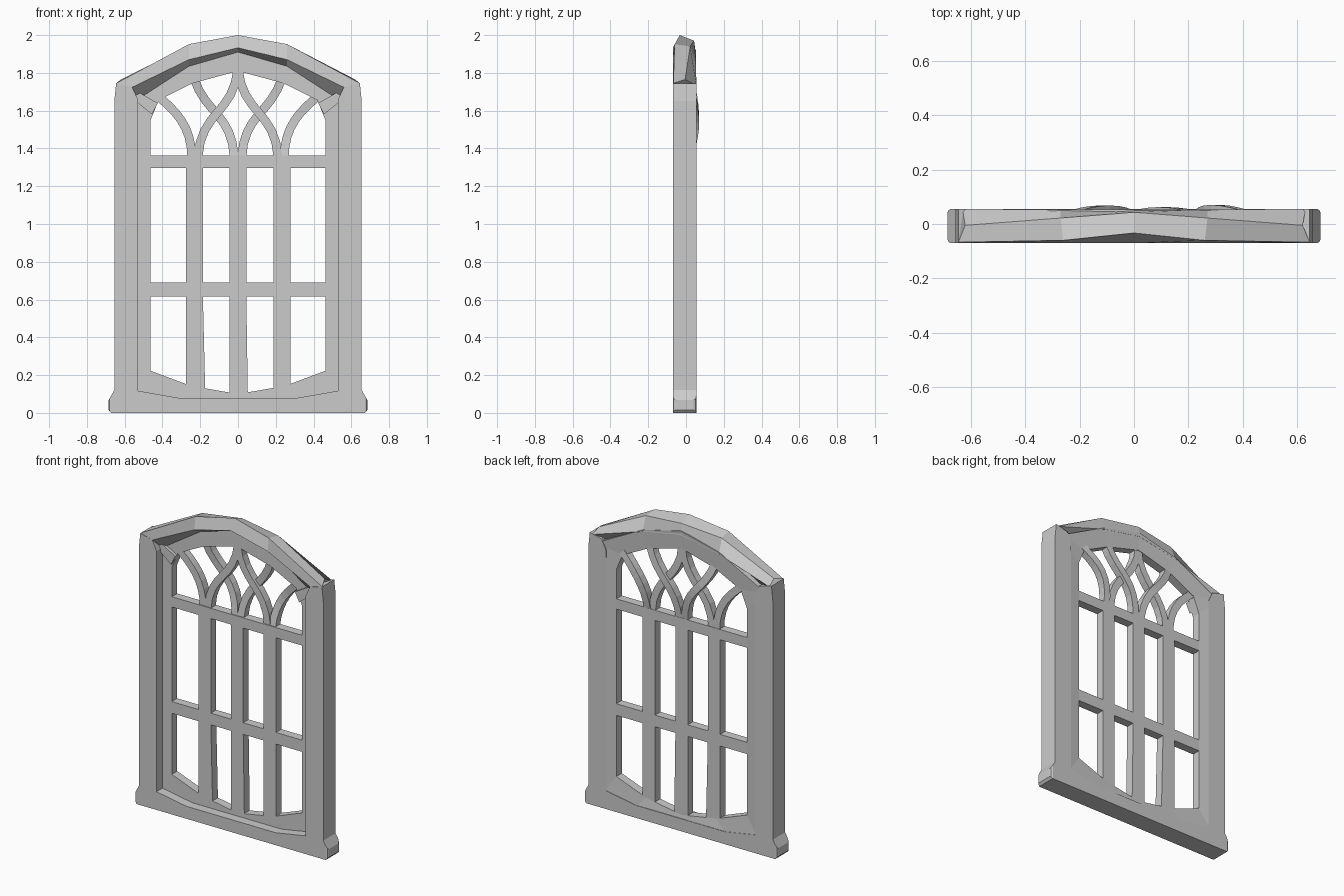
import bpy, bmesh, math
from mathutils import Vector
from mathutils.geometry import interpolate_bezier

if "Cube" in bpy.data.objects:
    bpy.data.objects.remove(bpy.data.objects["Cube"])

FRONT, BACK, RECESS = -0.07, 0.055, -0.01


def finish(name, bm):
    bmesh.ops.remove_doubles(bm, verts=bm.verts, dist=1e-5)
    bmesh.ops.recalc_face_normals(bm, faces=bm.faces)
    me = bpy.data.meshes.new(name)
    bm.to_mesh(me)
    bm.free()
    ob = bpy.data.objects.new(name, me)
    bpy.context.collection.objects.link(ob)
    return ob


def prism(name, pts, y0, y1, round_ends=0):
    """Extrude an x-z outline between two depths."""
    bm = bmesh.new()
    f = [bm.verts.new((x, y0, z)) for x, z in pts]
    b = [bm.verts.new((x, y1, z)) for x, z in pts]
    bm.faces.new(f)
    bm.faces.new(b[::-1])
    for i in range(len(pts)):
        j = (i + 1) % len(pts)
        bm.faces.new((f[i], f[j], b[j], b[i]))
    if round_ends:
        es = [e for e in bm.edges if all(abs(v.co.x) > 0.68 for v in e.verts)
              and abs(e.verts[0].co.y - e.verts[1].co.y) < 1e-4]
        bmesh.ops.bevel(bm, geom=es, offset=round_ends, segments=2,
                        profile=0.5, affect='EDGES')
    return finish(name, bm)


def loft(name, sections, closed=False):
    """Skin matching cross-section loops, capping open ends."""
    bm = bmesh.new()
    rows = [[bm.verts.new(p) for p in s] for s in sections]
    n, m = len(rows), len(rows[0])
    for a in range(n if closed else n - 1):
        r, s = rows[a], rows[(a + 1) % n]
        for i in range(m):
            j = (i + 1) % m
            bm.faces.new((r[i], r[j], s[j], s[i]))
    if not closed:
        bm.faces.new(rows[0][::-1])
        bm.faces.new(rows[-1])
    return finish(name, bm)


def mirror_pts(half):
    return [(-x, z) for x, z in reversed(half) if x > 0]


# Outer frame: sill and both jambs as one U shape
half = [(0.317, 0.08), (0.53, 0.117), (0.53, 1.66), (0.56, 1.724),
        (0.645, 1.745), (0.655, 1.65), (0.655, 0.12), (0.685, 0.068),
        (0.685, 0.015), (0.672, 0)]
prism("outer_frame", half + mirror_pts(half), FRONT, BACK, 0.014)

# Inner frame: recessed ring with curved foot and arched head
outer = [(0, 0.07), (0.317, 0.07), (0.54, 0.11), (0.54, 1.62),
         (0.60, 1.69), (0.27, 1.86), (0, 1.925)]
inner = [(0, 0.10), (0.25, 0.143), (0.463, 0.223), (0.463, 1.55),
         (0.42, 1.655), (0.24, 1.745), (0, 1.81)]
ring = []
pairs = list(zip(outer, inner))
pairs += [((-o[0], o[1]), (-i[0], i[1])) for o, i in pairs[-2:0:-1]]
for (ox, oz), (ix, iz) in pairs:
    ring.append([(ox, RECESS, oz), (ix, RECESS, iz),
                 (ix, 0.045, iz), (ox, 0.053, oz)])
loft("inner_frame", ring, closed=True)

# Hood arch: twisting moulding, top front / top back / back / recess / front
arch = [
    [(0, -0.033, 2.0), (0, 0.043, 1.97), (0, 0.052, 1.90),
     (0, RECESS, 1.91), (0, FRONT, 1.933)],
    [(0.26, -0.06, 1.952), (0.27, 0.022, 1.94), (0.27, 0.053, 1.85),
     (0.26, RECESS, 1.835), (0.26, FRONT, 1.87)],
    [(0.645, -0.067, 1.745), (0.62, -0.005, 1.765), (0.63, 0.055, 1.735),
     (0.53, RECESS, 1.66), (0.56, FRONT, 1.724)],
]
left = [[(-x, y, z) for x, y, z in s] for s in arch[:0:-1]]
loft("hood_arch", left + arch)

# Small diagonal blocks where the arch meets the jambs
for s, side in ((-1, "left"), (1, "right")):
    blk = [(0.56, 1.687), (0.53, 1.70), (0.425, 1.64), (0.455, 1.58), (0.535, 1.645)]
    prism("corner_block_" + side, [(s * x, z) for x, z in blk], -0.03, 0.0)

# Mullions, slightly splayed at the foot
for k, (x, d) in enumerate(((-0.23, 0.013), (0, 0.008), (0.233, 0))):
    prism("mullion_%d" % k,
          [(x - 0.044, 0.09), (x + 0.044 + d, 0.09), (x + 0.044, 0.62),
           (x + 0.044, 1.33), (x - 0.044, 1.33), (x - 0.044, 0.62)],
          RECESS, 0.045)

# Horizontal rails
for k, (z0, z1) in enumerate(((0.615, 0.69), (1.297, 1.363))):
    prism("rail_%d" % k, [(-0.48, z0), (0.48, z0), (0.48, z1), (-0.48, z1)],
          RECESS, 0.045)


# Tracery ribs: rectangular section swept along a curve, bowed backwards
def rib(name, ctrl, sx, bow):
    p = [Vector((sx * x, 0, z)) for x, z in ctrl]
    path = interpolate_bezier(*p, 9)
    secs = []
    for i, c in enumerate(path):
        t = (path[min(i + 1, 8)] - path[max(i - 1, 0)]).normalized()
        w = Vector((t.z, 0, -t.x)) * 0.023
        y = bow * math.sin(math.pi * i / 8)
        f, b = Vector((0, -0.005 + y, 0)), Vector((0, 0.042 + y, 0))
        secs.append([c - w + f, c + w + f, c + w + b, c - w + b])
    loft(name, secs)


ribs = {
    "outer": [(0.245, 1.35), (0.245, 1.52), (0.33, 1.60), (0.44, 1.69)],
    "rising_out": [(0.02, 1.35), (0.03, 1.58), (0.17, 1.58), (0.235, 1.775)],
    "rising_in": [(0.212, 1.35), (0.20, 1.60), (0.02, 1.58), (0.0, 1.83)],
}
bows = {("outer", 1): 0.028, ("rising_out", -1): 0.026, ("rising_out", 1): 0.02}
for key, ctrl in ribs.items():
    for sx, side in ((-1, "left"), (1, "right")):
        rib("tracery_%s_%s" % (key, side), ctrl, sx, bows.get((key, sx), 0.0))
